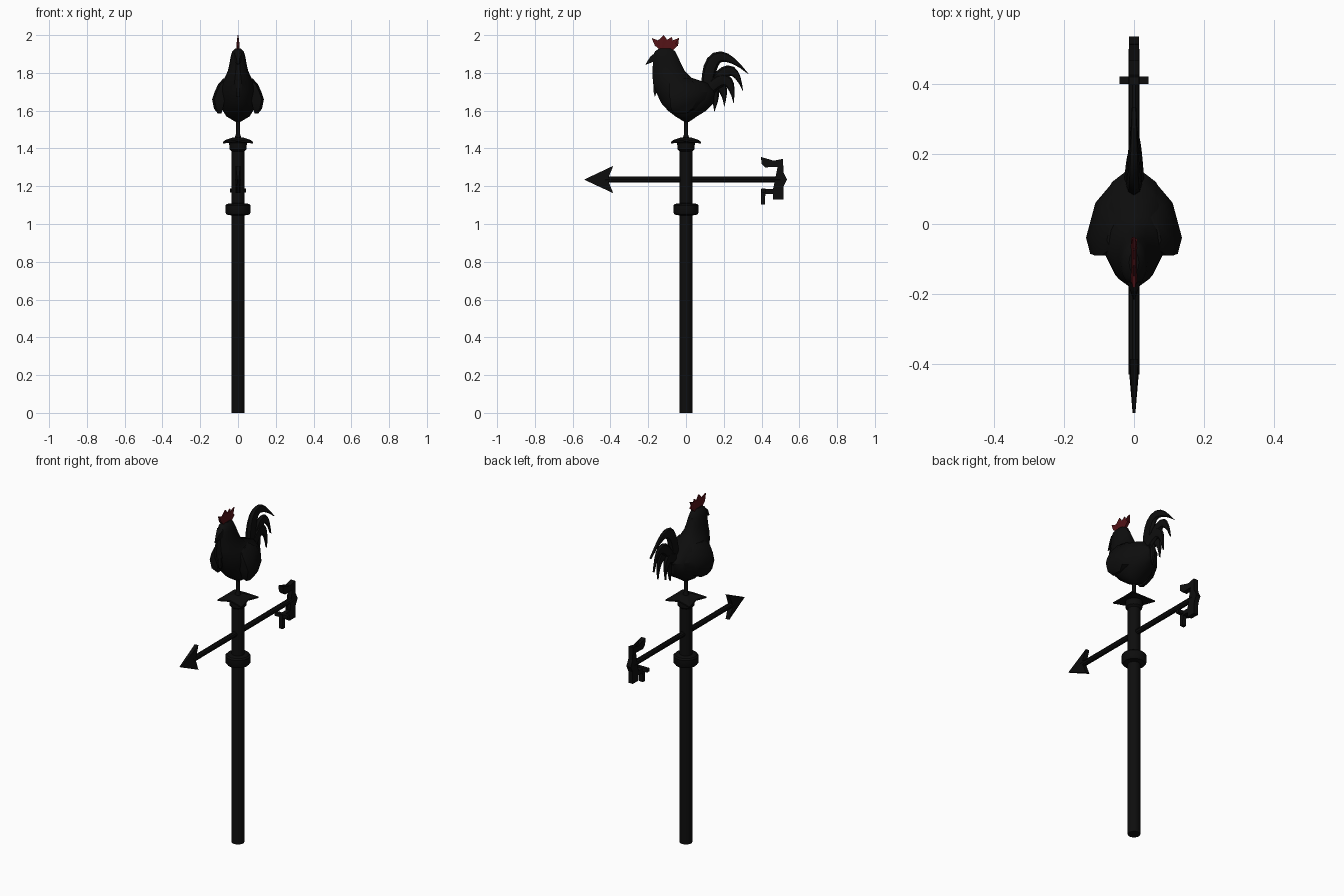
import bpy, bmesh, math
from mathutils import Vector

if "Cube" in bpy.data.objects:
    bpy.data.objects.remove(bpy.data.objects["Cube"])


def material(name, col):
    m = bpy.data.materials.new(name)
    m.diffuse_color = (*col, 1)
    m.use_nodes = True
    m.node_tree.nodes["Principled BSDF"].inputs["Base Color"].default_value = m.diffuse_color
    return m


BLACK = material("black iron", (0.004, 0.004, 0.004))
RED = material("dark red", (0.085, 0.006, 0.008))


def finish(name, bm, mat=BLACK, smooth=True):
    bmesh.ops.recalc_face_normals(bm, faces=bm.faces)
    me = bpy.data.meshes.new(name)
    bm.to_mesh(me)
    bm.free()
    me.materials.append(mat)
    ob = bpy.data.objects.new(name, me)
    bpy.context.collection.objects.link(ob)
    if smooth:
        bpy.ops.object.select_all(action='DESELECT')
        ob.select_set(True)
        bpy.context.view_layer.objects.active = ob
        bpy.ops.object.shade_smooth_by_angle(angle=math.radians(35))
    return ob


def skin(bm, rings):
    """Join rings of points into a closed loft."""
    vs = [[bm.verts.new(p) for p in r] for r in rings]
    n = len(vs[0])
    for a, b in zip(vs, vs[1:]):
        for i in range(n):
            j = (i + 1) % n
            bm.faces.new((a[i], a[j], b[j], b[i]))
    bm.faces.new(vs[0])
    bm.faces.new(vs[-1])


def lathe(name, prof, n=16):
    bm = bmesh.new()
    skin(bm, [[(r * math.cos(2 * math.pi * i / n), r * math.sin(2 * math.pi * i / n), z)
               for i in range(n)] for r, z in prof])
    return finish(name, bm)


def plate(name, pts, half, mat=BLACK):
    """Side-view outline (y, z) given thickness in x; half may depend on y, z."""
    f = half if callable(half) else (lambda y, z: half)
    bm = bmesh.new()
    skin(bm, [[(s * f(y, z), y, z) for y, z in pts] for s in (-1, 1)])
    bmesh.ops.triangulate(bm, faces=[g for g in bm.faces if len(g.verts) > 4])
    return finish(name, bm, mat, False)


def box(name, lo, hi):
    return plate(name, [(lo[1], lo[2]), (hi[1], lo[2]), (hi[1], hi[2]), (lo[1], hi[2])], hi[0])


def feather(name, ctrl, width, half, x=0.0):
    """Curved tapering feather along a quadratic path in the y-z plane."""
    a, b, c = [Vector(p) for p in ctrl]
    rings = []
    for i in range(11):
        t = i / 10
        p = a * (1 - t) ** 2 + b * 2 * t * (1 - t) + c * t * t
        d = ((b - a) * (1 - t) + (c - b) * t).normalized()
        nrm = Vector((-d.y, d.x))
        w = width * (0.03 + 0.97 * (1 - t ** 2.5)) * (0.75 + 0.25 * math.sin(math.pi * t))
        h = half * (1 - 0.75 * t)
        ring = []
        for k in range(8):
            q = 2 * math.pi * k / 8
            e = p + nrm * (w * math.cos(q))
            ring.append((x + h * math.sin(q), e.x, e.y))
        rings.append(ring)
    bm = bmesh.new()
    skin(bm, rings)
    return finish(name, bm)


# Post with collars and spindle
lathe("post", [(0.034, 0), (0.034, 1.44)])
lathe("lower_collar", [(0.034, 1.045), (0.06, 1.05), (0.067, 1.06),
                       (0.067, 1.098), (0.06, 1.106), (0.034, 1.11)])
lathe("upper_collar", [(0.034, 1.385), (0.045, 1.395), (0.047, 1.43), (0.034, 1.435)])
lathe("spindle", [(0.018, 1.44), (0.016, 1.462), (0.011, 1.475), (0.011, 1.57)], 10)

# Four-cornered drooping cap plate
bm = bmesh.new()
rings = []
for s, zc, ze in ((0.4, 1.43, 1.43), (1, 1.437, 1.427), (1, 1.445, 1.435), (0.35, 1.458, 1.458)):
    r = []
    for i in range(8):
        a = math.pi / 4 * i
        corner = i % 2
        d = s * (0.112 if corner else 0.066)
        r.append((d * math.cos(a), d * math.sin(a), ze if corner else zc))
    rings.append(r)
skin(bm, rings)
finish("cap_plate", bm, smooth=False)

# Arrow shaft, head and tail
bm = bmesh.new()
skin(bm, [[(0.016 * math.cos(math.pi * k / 5), y, 1.235 + 0.016 * math.sin(math.pi * k / 5))
           for k in range(10)] for y in (-0.43, 0.5)])
finish("arrow_shaft", bm)
plate("arrow_head", [(-0.54, 1.235), (-0.385, 1.308), (-0.415, 1.235), (-0.385, 1.163)],
      lambda y, z: 0.004 + 0.085 * (y + 0.54) * (1 if abs(z - 1.235) < 0.01 else 0.6))
plate("arrow_tail", [(0.46, 1.13), (0.515, 1.13), (0.517, 1.2), (0.535, 1.235), (0.517, 1.27),
                     (0.513, 1.345), (0.465, 1.335), (0.465, 1.32), (0.425, 1.318),
                     (0.42, 1.345), (0.397, 1.355), (0.4, 1.318), (0.42, 1.3), (0.485, 1.302),
                     (0.485, 1.18), (0.42, 1.18), (0.42, 1.105), (0.398, 1.105),
                     (0.398, 1.19), (0.395, 1.192), (0.475, 1.192), (0.475, 1.15)][:14]
      + [(0.485, 1.18), (0.46, 1.18)], 0.014)
plate("tail_hook", [(0.398, 1.103), (0.418, 1.103), (0.42, 1.16), (0.47, 1.16),
                    (0.47, 1.185), (0.398, 1.185)], 0.012)
box("tail_crossbar", (-0.042, 0.4, 1.168), (0.042, 0.421, 1.188))

# Rooster body: (z, front y, back y, half width)
bm = bmesh.new()
rings = []
for z, y0, y1, w in ((1.54, -0.008, 0.015, 0.012), (1.57, -0.058, 0.06, 0.062),
                     (1.60, -0.098, 0.11, 0.08), (1.64, -0.135, 0.15, 0.093),
                     (1.70, -0.163, 0.155, 0.1), (1.745, -0.176, 0.12, 0.088),
                     (1.775, -0.18, 0.03, 0.07), (1.81, -0.18, -0.004, 0.054),
                     (1.85, -0.177, -0.025, 0.045), (1.89, -0.177, -0.043, 0.038),
                     (1.915, -0.165, -0.057, 0.03), (1.93, -0.14, -0.08, 0.014)):
    c, l = (y0 + y1) / 2, (y1 - y0) / 2
    rings.append([(w * math.cos(math.pi * k / 7), c + l * math.sin(math.pi * k / 7), z)
                  for k in range(14)])
skin(bm, rings)
finish("rooster_body", bm)

# Wings flare outward toward the bottom; (z, front y, back y, inner x, outer x)
for s, side in ((1, "left"), (-1, "right")):
    bm = bmesh.new()
    rings = []
    for z, y0, y1, xi, xo in ((1.585, -0.06, -0.01, 0.088, 0.107),
                              (1.61, -0.08, 0.05, 0.08, 0.127),
                              (1.66, -0.085, 0.1, 0.07, 0.137),
                              (1.70, -0.09, 0.12, 0.06, 0.124),
                              (1.74, -0.09, 0.09, 0.05, 0.105),
                              (1.77, -0.07, 0.02, 0.04, 0.078)):
        m = y0 + 0.25 * (y1 - y0)
        rings.append([(s * xi, y0, z), (s * (xo - 0.012), y0, z), (s * xo, m, z),
                      (s * (xo * 0.6 + xi * 0.4), (m + y1) / 2 + 0.03, z), (s * xi, y1, z)])
    skin(bm, rings)
    finish(side + "_wing", bm)

# Tail feathers
feather("sickle_feather", ((0.115, 1.66), (0.10, 2.03), (0.332, 1.793)), 0.04, 0.026)
feather("upper_tail_feather", ((0.12, 1.68), (0.24, 1.93), (0.302, 1.703)), 0.036, 0.024)
for i, (c, x) in enumerate((
        (((0.11, 1.70), (0.24, 1.85), (0.252, 1.64)), 0.008),
        (((0.10, 1.70), (0.21, 1.80), (0.203, 1.622)), -0.008),
        (((0.08, 1.70), (0.17, 1.75), (0.15, 1.595)), 0))):
    feather("lower_tail_feather_%d" % (i + 1), c, 0.038, 0.022, x)

# Beak, wattle and comb
plate("beak", [(-0.165, 1.905), (-0.19, 1.885), (-0.216, 1.842), (-0.165, 1.862)],
      lambda y, z: max(0.002, 0.02 * (y + 0.216) / 0.05))
plate("wattle", [(-0.15, 1.80), (-0.175, 1.79), (-0.172, 1.70), (-0.165, 1.672), (-0.155, 1.70)], 0.01)
plate("comb", [(-0.13, 1.915), (-0.165, 1.945), (-0.182, 1.985), (-0.148, 1.972),
               (-0.118, 2.0), (-0.1, 1.975), (-0.075, 1.99), (-0.07, 1.972),
               (-0.037, 1.985), (-0.055, 1.955), (-0.042, 1.945), (-0.075, 1.915)],
      lambda y, z: 0.008 if z < 1.96 else 0.003, RED)
